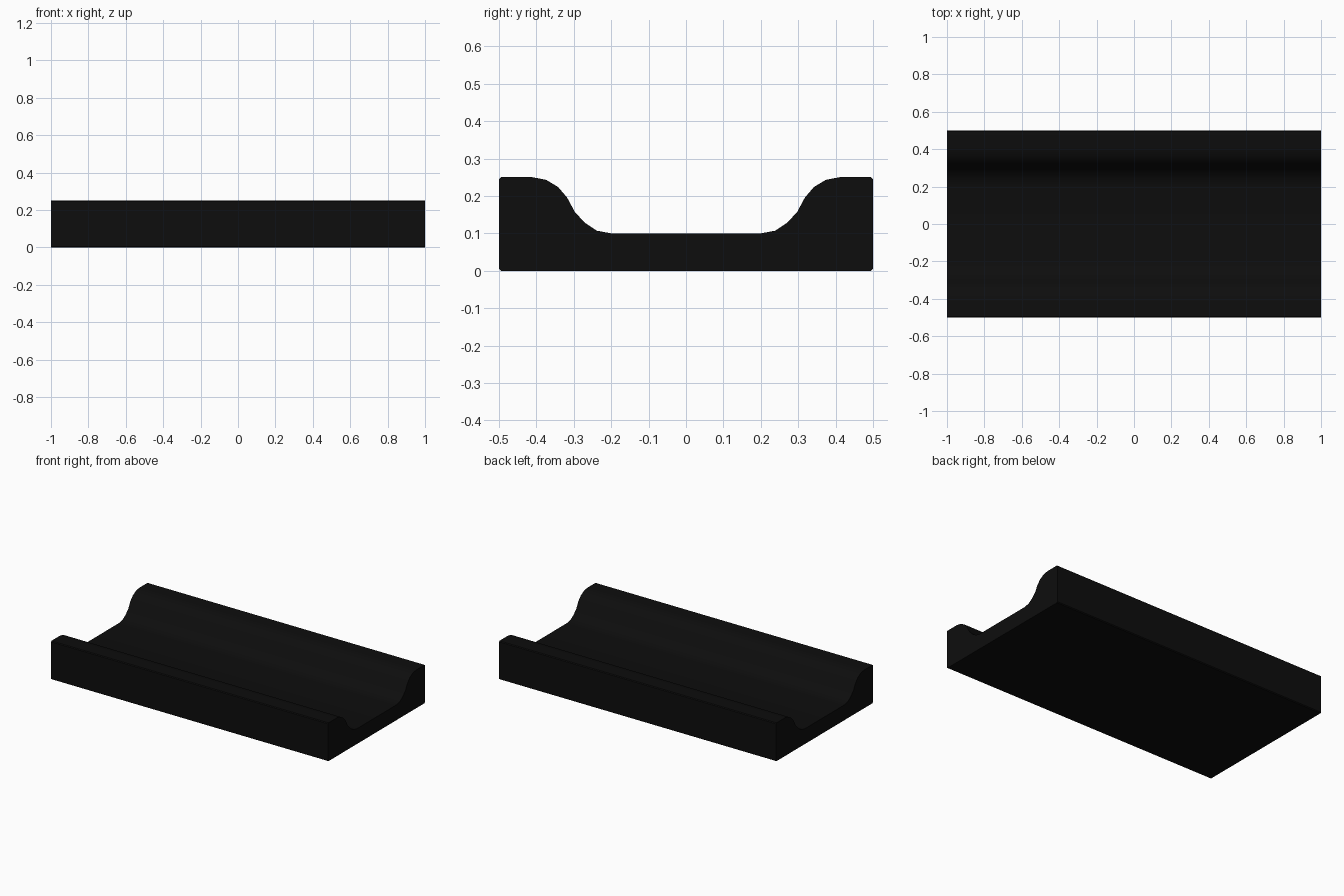
import bpy
import bmesh
import math

cube = bpy.data.objects.get("Cube")
if cube:
    bpy.data.objects.remove(cube, do_unlink=True)

# Near-black finish
black = bpy.data.materials.new("black")
black.use_nodes = True
colour = (0.004, 0.004, 0.004, 1)
black.diffuse_color = colour
black.node_tree.nodes["Principled BSDF"].inputs["Base Color"].default_value = colour

# Half cross-section (y, z): channel floor, S-curved flank, flat rim, outer wall
half = [(0.2, 0.1), (0.238, 0.107), (0.271, 0.129), (0.297, 0.157),
        (0.318, 0.196), (0.342, 0.224), (0.374, 0.243), (0.41, 0.25),
        (0.495, 0.25), (0.5, 0.245), (0.5, 0.005), (0.495, 0)]
profile = half + [(-y, z) for y, z in reversed(half)]

# Channelled block: extrude the mirrored section along x
bm = bmesh.new()
face = bm.faces.new([bm.verts.new((-1, y, z)) for y, z in profile])
result = bmesh.ops.extrude_face_region(bm, geom=[face])
moved = [g for g in result["geom"] if isinstance(g, bmesh.types.BMVert)]
bmesh.ops.translate(bm, verts=moved, vec=(2, 0, 0))
bmesh.ops.recalc_face_normals(bm, faces=bm.faces)
mesh = bpy.data.meshes.new("channel_block")
bm.to_mesh(mesh)
bm.free()
mesh.materials.append(black)
block = bpy.data.objects.new("channel_block", mesh)
bpy.context.collection.objects.link(block)

# Smooth flanks with crisp ends and corners
bpy.ops.object.select_all(action="DESELECT")
block.select_set(True)
bpy.context.view_layer.objects.active = block
bpy.ops.object.shade_smooth_by_angle(angle=math.radians(30))
